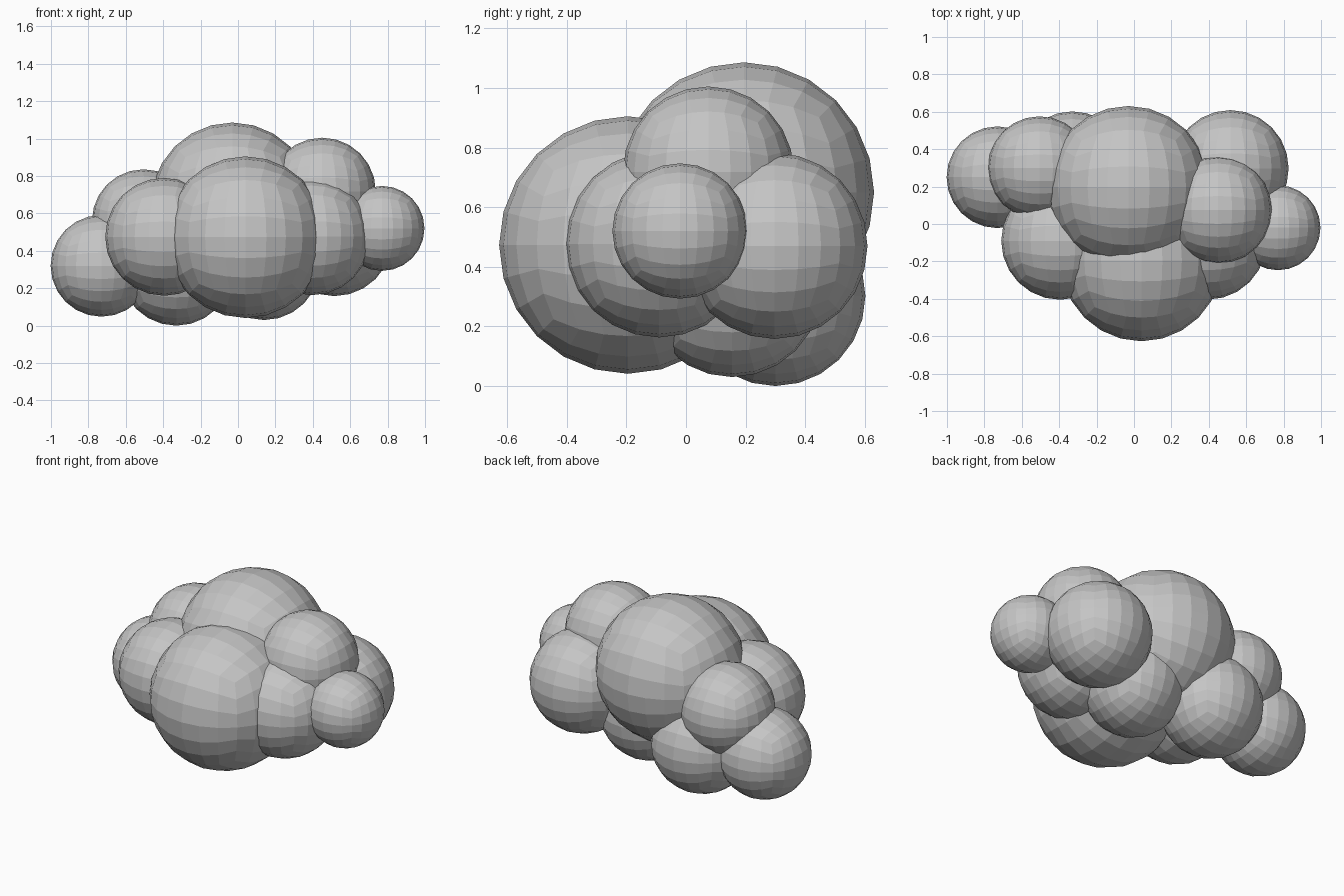
import bpy, bmesh, math
from mathutils import Vector

default_cube = bpy.data.objects.get("Cube")
if default_cube:
    bpy.data.objects.remove(default_cube, do_unlink=True)

# Single matte grey
grey = bpy.data.materials.new("cloud_grey")
grey.use_nodes = True
colour = (0.56, 0.56, 0.56, 1)
grey.diffuse_color = colour
grey.node_tree.nodes["Principled BSDF"].inputs["Base Color"].default_value = colour


def puff(name, centre, radius, cuts=5):
    """Ball with an even quad grid, made by rounding out a subdivided cube."""
    bm = bmesh.new()
    bmesh.ops.create_cube(bm, size=2)
    bmesh.ops.subdivide_edges(bm, edges=bm.edges[:], cuts=cuts, use_grid_fill=True)
    for v in bm.verts:
        even = Vector([math.tan(c * math.pi / 4) for c in v.co])
        v.co = Vector(centre) + even.normalized() * radius
    mesh = bpy.data.meshes.new(name)
    bm.to_mesh(mesh)
    bm.free()
    mesh.materials.append(grey)
    obj = bpy.data.objects.new(name, mesh)
    bpy.context.collection.objects.link(obj)
    return obj


# Main body of the cloud
cloud = puff("cloud", (0.04, -0.195, 0.473), 0.432)

# Smaller puffs around it: name, centre, radius
puffs = [
    ("top_puff", (-0.03, 0.195, 0.65), 0.436),
    ("right_front_puff", (-0.395, -0.09, 0.475), 0.315),
    ("right_tip_puff", (-0.73, 0.25, 0.32), 0.272),
    ("right_upper_puff", (-0.505, 0.3, 0.56), 0.276),
    ("right_lower_puff", (-0.33, 0.3, 0.302), 0.302),
    ("left_upper_puff", (0.45, 0.075, 0.718), 0.287),
    ("left_back_puff", (0.515, 0.297, 0.47), 0.312),
    ("left_tip_puff", (0.77, -0.02, 0.52), 0.227),
    ("left_front_puff", (0.395, -0.09, 0.477), 0.314),
    ("bottom_puff", (0.14, 0.155, 0.33), 0.3),
]

# Merge every puff into one shell
bpy.context.view_layer.objects.active = cloud
for name, centre, radius in puffs:
    part = puff(name, centre, radius)
    part.hide_render = True
    union = cloud.modifiers.new(name, "BOOLEAN")
    union.operation = "UNION"
    union.solver = "EXACT"
    union.object = part
    bpy.ops.object.modifier_apply(modifier=union.name)
    bpy.data.objects.remove(part, do_unlink=True)

# Faceted look
for face in cloud.data.polygons:
    face.use_smooth = False
